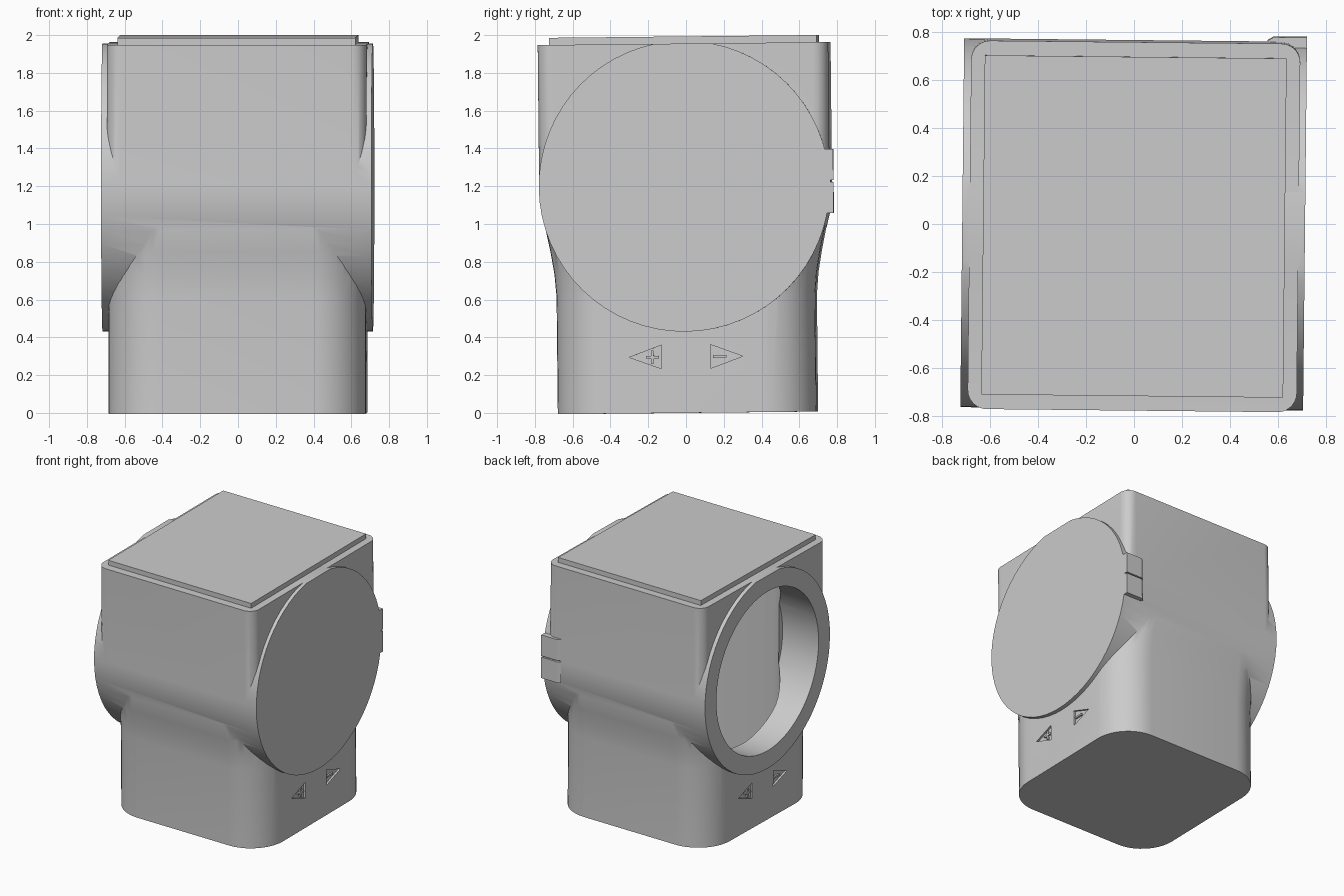
import bpy, bmesh, math
from mathutils import Matrix, Vector

if "Cube" in bpy.data.objects:
    bpy.data.objects.remove(bpy.data.objects["Cube"])

grey = bpy.data.materials.new("plain grey")
grey.use_nodes = True
GREY = (0.6, 0.6, 0.6, 1)
grey.diffuse_color = GREY
grey.node_tree.nodes["Principled BSDF"].inputs["Base Color"].default_value = GREY

AXIS_Z = 1.2      # height of the cross drum
R = 0.77          # drum radius
# The whole fitting leans very slightly
LEAN = (Matrix.Translation((0, 0, 1)) @ Matrix.Rotation(math.radians(-0.6), 4, 'Z')
        @ Matrix.Rotation(math.radians(0.6), 4, 'X') @ Matrix.Translation((0, 0, -1)))


def finish(bm, name):
    bmesh.ops.recalc_face_normals(bm, faces=bm.faces)
    mesh = bpy.data.meshes.new(name)
    bm.to_mesh(mesh)
    bm.free()
    mesh.materials.append(grey)
    ob = bpy.data.objects.new(name, mesh)
    bpy.context.collection.objects.link(ob)
    return ob


def rounded_rect(hx, hy, r, z, n=10):
    pts = []
    for k, (sx, sy) in enumerate([(1, 1), (-1, 1), (-1, -1), (1, -1)]):
        for i in range(n + 1):
            a = math.pi / 2 * (k + i / n)
            pts.append(Vector((sx * (hx - r) + r * math.cos(a),
                               sy * (hy - r) + r * math.sin(a), z)))
    return pts


def loft(name, rings):
    """Skin a stack of closed rings and cap both ends."""
    bm = bmesh.new()
    loops = [[bm.verts.new(p) for p in ring] for ring in rings]
    for a, b in zip(loops, loops[1:]):
        for i in range(len(a)):
            j = (i + 1) % len(a)
            bm.faces.new((a[i], a[j], b[j], b[i]))
    bm.faces.new(loops[0])
    bm.faces.new(loops[-1])
    return finish(bm, name)


def drum(name, r, x0, x1, n=64):
    ring = [(r * math.cos(2 * math.pi * i / n), AXIS_Z + r * math.sin(2 * math.pi * i / n))
            for i in range(n)]
    return loft(name, [[Vector((x, y, z)) for y, z in ring] for x in (x0, x1)])


def block(name, lo, hi):
    return loft(name, [[Vector((x, y, z)) for x, y in
                        ((lo[0], lo[1]), (hi[0], lo[1]), (hi[0], hi[1]), (lo[0], hi[1]))]
                       for z in (lo[2], hi[2])])


def combine(target, tool, op):
    mod = target.modifiers.new(op.lower(), 'BOOLEAN')
    mod.operation, mod.object, mod.solver = op, tool, 'EXACT'
    bpy.context.view_layer.objects.active = target
    bpy.ops.object.modifier_apply(modifier=mod.name)
    bpy.data.objects.remove(tool)


# Neck: rounded square socket flaring into the drum
neck = loft("fitting_body", [rounded_rect(hx, hy, 0.28, z) for hx, hy, z in
            [(0.682, 0.685, 0), (0.682, 0.685, 0.62), (0.682, 0.695, 0.74),
             (0.682, 0.715, 0.86), (0.682, 0.74, 0.98), (0.682, 0.74, 1.25)]])

# Upper box and cross drum, trimmed flush at the box top
combine(neck, loft("upper_box", [rounded_rect(0.687, R - 0.001, 0.08, z)
                                 for z in (AXIS_Z, 1.955)]), 'UNION')
combine(neck, drum("cross_drum", R, -0.717, 0.714), 'UNION')
combine(neck, block("top_trim", (-1, -1, 1.955), (1, 1, 2.2)), 'DIFFERENCE')

# Inner chamber and the round opening on one side
combine(neck, loft("chamber", [rounded_rect(0.5, 0.65, 0.28, z) for z in (0.1, 1.85)]),
        'DIFFERENCE')
combine(neck, drum("opening", 0.63, -0.9, -0.4), 'DIFFERENCE')

# Engraved arrows with standing plus and minus signs, on both sides of the neck
signs = []
for side in (1, -1):
    for d in (1, -1):
        tri = [(d * 0.13, 0.235), (d * 0.13, 0.36), (d * 0.3, 0.297)]
        combine(neck, loft("arrow_cut", [[Vector((side * x, y, z)) for y, z in tri]
                                         for x in (0.667, 0.72)]), 'DIFFERENCE')
        y = d * 0.178
        xs = sorted((side * 0.66, side * 0.68))
        bars = [(0.035, 0.007)] + ([(0.007, 0.035)] if d * side < 0 else [])
        for hy, hz in bars:
            signs.append(block("arrow_sign", (xs[0], y - hy, 0.297 - hz),
                               (xs[1], y + hy, 0.297 + hz)))

# Raised top plate
plate = block("top_plate", (-0.63, -0.708, 1.94), (0.63, 0.708, 1.993))

# Split catch on the back edge of the closed side
catches = []
for z0, z1 in ((1.05, 1.215), (1.225, 1.39)):
    profile = [(0.714, 0.6), (0.714, 0.79), (0.575, 0.79), (0.55, 0.775),
               (0.56, 0.755), (0.6, 0.74), (0.62, 0.6)]
    catches.append(loft("back_catch", [[Vector((x, y, z)) for x, y in profile]
                                       for z in (z0, z1)]))
catches.append(block("catch_web", (0.59, 0.6, 1.1), (0.71, 0.775, 1.34)))

# Lean every part, then smooth curved faces only
for ob in [neck, plate] + signs + catches:
    ob.data.transform(LEAN)
    bpy.ops.object.select_all(action='DESELECT')
    ob.select_set(True)
    bpy.context.view_layer.objects.active = ob
    bpy.ops.object.shade_smooth_by_angle(angle=math.radians(30))
